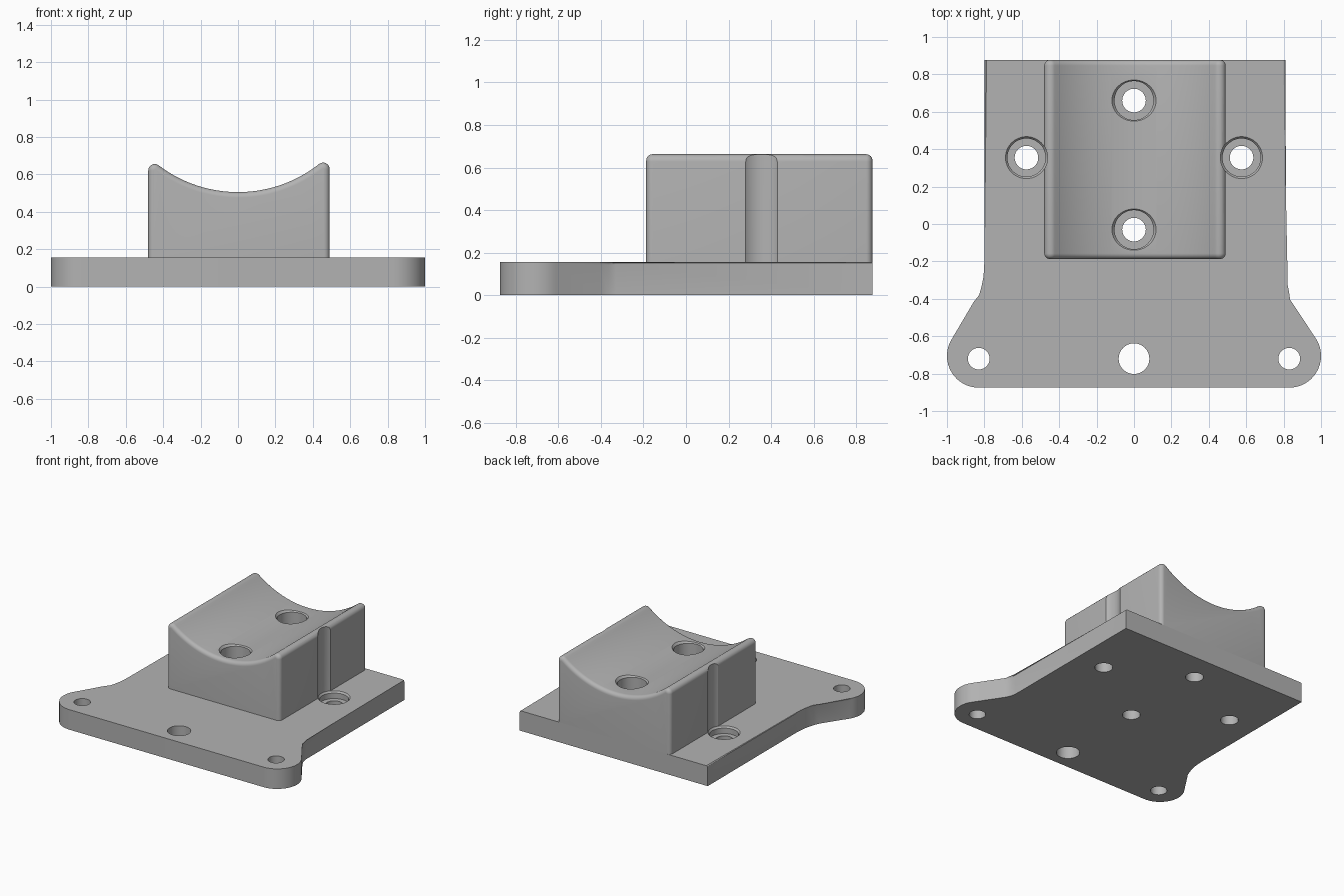
import bpy, bmesh
from math import sin, cos, pi, radians, sqrt, atan2

cube = bpy.data.objects.get("Cube")
if cube:
    bpy.data.objects.remove(cube)

grey = bpy.data.materials.new("plain_grey")
grey.use_nodes = True
grey.diffuse_color = (0.45, 0.45, 0.45, 1)
grey.node_tree.nodes["Principled BSDF"].inputs["Base Color"].default_value = (0.45, 0.45, 0.45, 1)

PLATE_TOP, BACK = 0.155, 0.877


def finish(bm, name):
    bmesh.ops.recalc_face_normals(bm, faces=bm.faces)
    mesh = bpy.data.meshes.new(name)
    bm.to_mesh(mesh)
    bm.free()
    obj = bpy.data.objects.new(name, mesh)
    bpy.context.collection.objects.link(obj)
    mesh.materials.append(grey)
    return obj


def loft(bm, rings, caps=True):
    """Bridge equal-sized closed rings of points."""
    rows = [[bm.verts.new(p) for p in ring] for ring in rings]
    n = len(rows[0])
    for a, b in zip(rows, rows[1:]):
        for i in range(n):
            j = (i + 1) % n
            bm.faces.new((a[i], a[j], b[j], b[i]))
    if caps:
        bm.faces.new(rows[0])
        bm.faces.new(rows[-1])


def arc(cx, cy, r, start, end, steps):
    return [(cx + r * cos(start + (end - start) * i / steps),
             cy + r * sin(start + (end - start) * i / steps)) for i in range(steps + 1)]


# Base plate: straight sides flaring into two rounded ears
ear = (0.83, -0.705, 0.17)
outline = [(0.81, BACK), (0.81, -0.33), (0.817, -0.365), (0.835, -0.405)]
outline += arc(*ear, radians(33), radians(-90), 20)
outline += arc(-ear[0], ear[1], ear[2], radians(270), radians(147), 20)
outline += [(-0.845, -0.42), (-0.828, -0.38), (-0.815, -0.335), (-0.806, -0.29),
            (-0.802, -0.25), (-0.80, -0.2), (-0.80, BACK)]
bm = bmesh.new()
loft(bm, [[(x, y, z) for x, y in outline] for z in (0, PLATE_TOP)])
rim = [e for e in bm.edges
       if all(v.co.z > 0.1 for v in e.verts) and any(v.co.y < BACK - 0.01 for v in e.verts)]
bmesh.ops.bevel(bm, geom=rim, offset=0.012, segments=2, profile=0.5, affect='EDGES')
plate = finish(bm, "base_plate")

# Saddle block: cylindrical trough on top, every upper and end edge rounded
X_LEFT, X_RIGHT, TROUGH_R, TROUGH_Z, RIDGE_R = -0.48, 0.49, 0.70, 1.205, 0.035


def saddle_section(y, inset):
    r, big = RIDGE_R - inset, TROUGH_R + inset
    cr, cl = X_RIGHT - RIDGE_R, X_LEFT + RIDGE_R
    zr = TROUGH_Z - sqrt((TROUGH_R + RIDGE_R) ** 2 - cr ** 2)
    zl = TROUGH_Z - sqrt((TROUGH_R + RIDGE_R) ** 2 - cl ** 2)
    ar = atan2(TROUGH_Z - zr, -cr)
    al = atan2(TROUGH_Z - zl, -cl)
    pts = [(X_RIGHT - inset, PLATE_TOP)]
    pts += arc(cr, zr, r, 0, ar, 10)
    pts += arc(0, TROUGH_Z, big, ar - pi, al - pi, 48)[1:-1]
    pts += arc(cl, zl, r, al, pi, 10)
    pts += [(X_LEFT + inset, PLATE_TOP)]
    return [(x, y, z) for x, z in pts]


ROUND, FRONT, STEPS = 0.03, -0.187, 6
quarter = [(ROUND * (1 - sin(a)), ROUND * (1 - cos(a)))
           for a in [pi / 2 * i / STEPS for i in range(STEPS + 1)]]
sections = [saddle_section(FRONT + dy, inset) for inset, dy in reversed(quarter[::-1])]
sections += [saddle_section(BACK - dy, inset) for inset, dy in quarter[::-1]]
bm = bmesh.new()
loft(bm, sections)
saddle = finish(bm, "saddle_block")

# Screw holes: one turned cutter profile per hole
bm = bmesh.new()


def drill(x, y, profile):
    loft(bm, [[(x + r * cos(2 * pi * i / 48), y + r * sin(2 * pi * i / 48), z)
               for i in range(48)] for r, z in profile])


for side in (-1, 1):
    drill(side * 0.83, -0.72, [(0.058, -0.1), (0.058, 0.3)])
    drill(side * 0.575, 0.355, [(0.063, -0.1), (0.063, 0.1), (0.102, 0.1),
                                (0.102, 0.142), (0.113, 0.156), (0.113, 1)])
drill(0, -0.72, [(0.082, -0.1), (0.082, 0.3)])
for y in (-0.03, 0.66):
    drill(0, y, [(0.063, -0.1), (0.063, 0.1), (0.104, 0.1),
                 (0.104, 0.497), (0.118, 0.515), (0.118, 1)])
cutter = finish(bm, "hole_cutter")
cutter.hide_render = True

for obj in (plate, saddle):
    bpy.ops.object.select_all(action='DESELECT')
    obj.select_set(True)
    bpy.context.view_layer.objects.active = obj
    cut = obj.modifiers.new("holes", 'BOOLEAN')
    cut.operation, cut.solver, cut.object = 'DIFFERENCE', 'EXACT', cutter
    bpy.ops.object.modifier_apply(modifier=cut.name)
    bpy.ops.object.shade_smooth_by_angle(angle=radians(30))
bpy.data.objects.remove(cutter)
